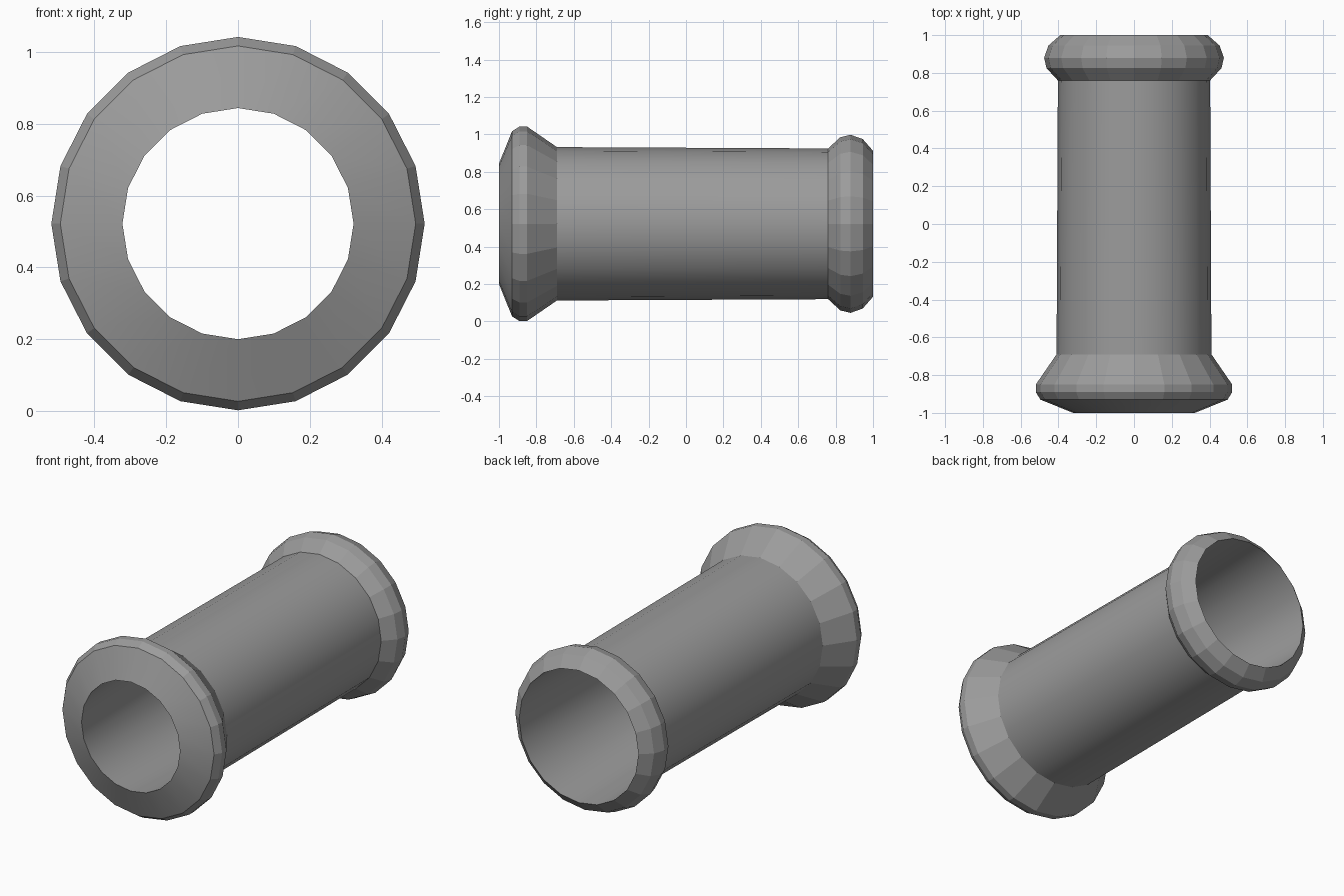
import bpy
import bmesh
from math import sin, cos, tau

SIDES = 20
AXIS_Z = 0.522

cube = bpy.data.objects.get("Cube")
if cube:
    bpy.data.objects.remove(cube, do_unlink=True)

grey = bpy.data.materials.new("mid_grey")
grey.use_nodes = True
colour = (0.33, 0.33, 0.33, 1)
grey.diffuse_color = colour
grey.node_tree.nodes["Principled BSDF"].inputs["Base Color"].default_value = colour


def lathe(name, profile, smooth_bands=()):
    """Turn a (y, radius) profile about the long axis; listed bands are smooth."""
    bm = bmesh.new()
    rings = []
    for y, r in profile:
        angles = [tau * i / SIDES for i in range(SIDES)]
        rings.append([bm.verts.new((r * sin(a), y, AXIS_Z + r * cos(a))) for a in angles])
    for band, (a, b) in enumerate(zip(rings, rings[1:])):
        for i in range(SIDES):
            j = (i + 1) % SIDES
            face = bm.faces.new((a[i], a[j], b[j], b[i]))
            face.smooth = band in smooth_bands
    # Keep a crisp edge between neighbouring bands
    for edge in bm.edges:
        if abs(edge.verts[0].co.y - edge.verts[1].co.y) < 1e-5:
            edge.smooth = False
    mesh = bpy.data.meshes.new(name)
    bm.to_mesh(mesh)
    bm.free()
    mesh.materials.append(grey)
    obj = bpy.data.objects.new(name, mesh)
    bpy.context.collection.objects.link(obj)
    return obj


# Wide flared collar with a shallow conical front face
lathe("front_collar", [(-1, 0.322), (-0.93, 0.495), (-0.89, 0.52),
                       (-0.85, 0.52), (-0.69, 0.41)], smooth_bands=(0,))

# Slightly tapering outer tube
lathe("barrel", [(-0.69, 0.41), (0.76, 0.403)], smooth_bands=(0,))

# Rounded collar at the back
lathe("rear_collar", [(0.76, 0.403), (0.825, 0.463), (0.88, 0.476),
                      (0.945, 0.453), (1, 0.39)])

# Inner wall, facing the axis, from back opening to front opening
lathe("bore", [(1, 0.39), (-1, 0.322)], smooth_bands=(0,))
